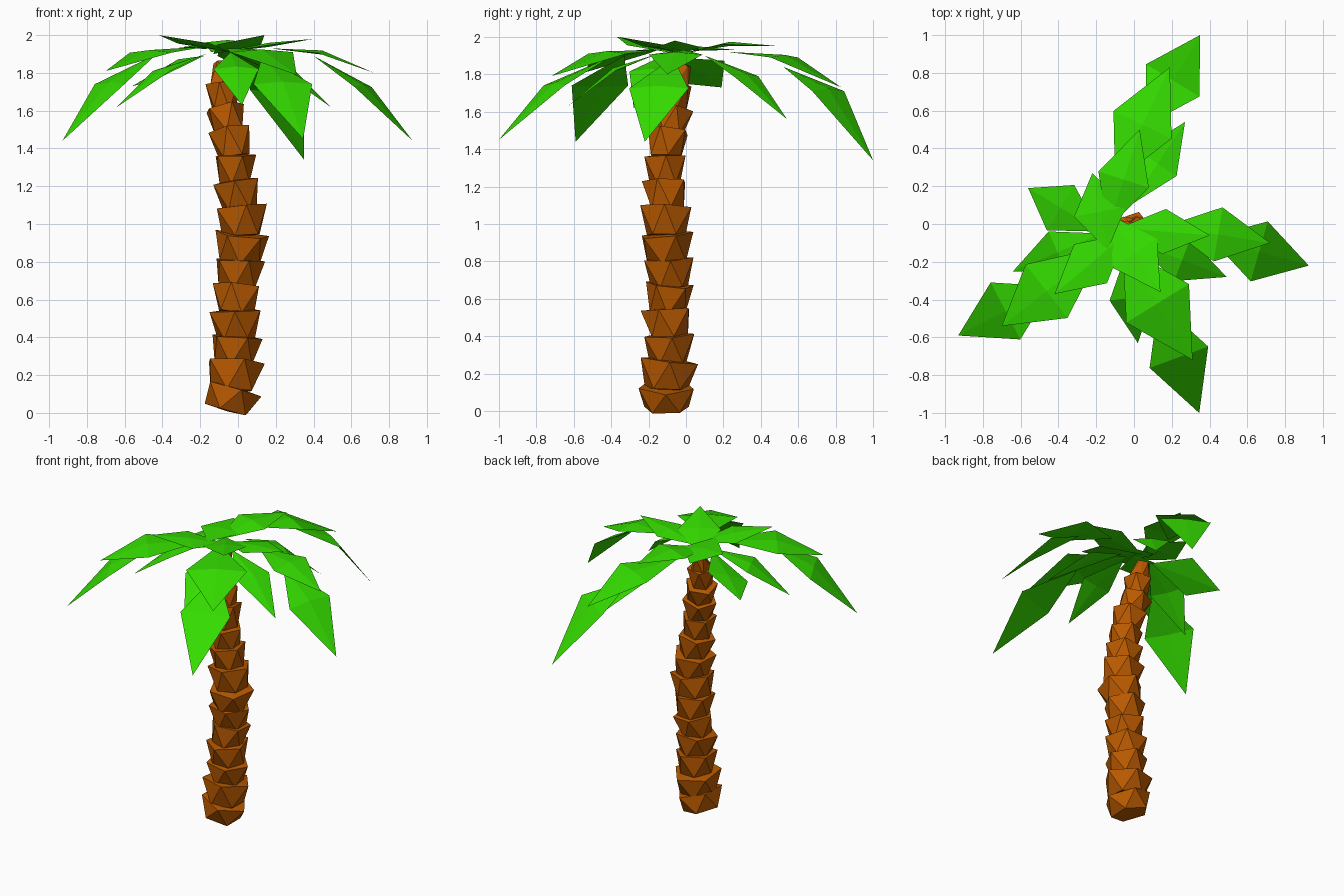
import bpy, bmesh, math, random
from mathutils import Vector

random.seed(4)


def material(name, rgb):
    m = bpy.data.materials.new(name)
    m.diffuse_color = (*rgb, 1)
    return m


BARK = material("bark", (0.48, 0.10, 0.0))
LEAF = material("leaf", (0.035, 0.72, 0.0))


def add_object(name, bm, mat):
    bmesh.ops.recalc_face_normals(bm, faces=bm.faces)
    mesh = bpy.data.meshes.new(name)
    bm.to_mesh(mesh)
    bm.free()
    mesh.materials.append(mat)
    obj = bpy.data.objects.new(name, mesh)
    bpy.context.collection.objects.link(obj)


# Trunk: flared five-sided antiprisms stacked along a bent path
def trunk_segment(bm, low, high, r_low, r_high, turn, sides=5):
    rot = (high - low).to_track_quat('Z', 'Y').to_matrix()
    rings = []
    for centre, r, shift in ((low, r_low, 0), (high, r_high, 0.5)):
        rings.append([bm.verts.new(centre + rot @ Vector((
            r * math.cos(turn + (i + shift) * math.tau / sides),
            r * math.sin(turn + (i + shift) * math.tau / sides),
            random.uniform(-0.006, 0.006)))) for i in range(sides)])
    a, b = rings
    for i in range(sides):
        j = (i + 1) % sides
        bm.faces.new((a[i], a[j], b[i]))
        bm.faces.new((b[i], a[j], b[j]))
    for ring, centre, dz in ((a, low, -0.01), (b, high, 0.01)):
        tip = bm.verts.new(centre + rot @ Vector((0, 0, dz)))
        for i in range(sides):
            bm.faces.new((ring[i], ring[(i + 1) % sides], tip))


# top height, centre x, centre y, top radius
TRUNK = [(0.13, -0.025, -0.105, 0.155), (0.27, -0.02, -0.09, 0.162),
         (0.405, -0.01, -0.095, 0.142), (0.54, -0.015, -0.10, 0.142),
         (0.675, 0.0, -0.085, 0.134), (0.81, 0.005, -0.095, 0.139),
         (0.945, 0.025, -0.11, 0.150), (1.09, 0.01, -0.105, 0.144),
         (1.23, -0.012, -0.11, 0.126), (1.365, -0.02, -0.115, 0.116),
         (1.50, -0.045, -0.09, 0.116), (1.62, -0.075, -0.065, 0.108),
         (1.74, -0.08, -0.055, 0.093)]
bm = bmesh.new()
low = Vector((-0.055, -0.105, 0.018))
for k, (z, x, y, r) in enumerate(TRUNK):
    high = Vector((x, y, z))
    trunk_segment(bm, low, high, 0.125 if k == 0 else r * 0.74, r,
                  random.uniform(0, 1.25))
    low = high - Vector((0, 0, 0.01))
trunk_segment(bm, low, Vector((-0.09, -0.01, 1.85)), 0.075, 0.04, 0.3)
add_object("trunk", bm, BARK)


# Leaf blade: thin folded kite, side corners lifted by an arch, optional roll
def blade(bm, base, tip, half_width, arch, along=0.5, roll=0.0):
    base, tip = Vector(base), Vector(tip)
    side = (tip - base).cross(Vector((0, 0, 1))).normalized() * half_width
    side.z = roll
    mid = base.lerp(tip, along) + Vector((0, 0, arch))
    rim = [bm.verts.new(p) for p in (base, mid + side, tip, mid - side)]
    for dz in (0.014, -0.008):
        c = bm.verts.new(mid + Vector((0, 0, dz)))
        for i in range(4):
            bm.faces.new((rim[i], rim[(i + 1) % 4], c))


# Each frond: crown blade, middle blade, drooping tip blade, small under blade
FRONDS = {
    "back": [((-0.14, -0.03, 1.91), (0.03, 0.50, 1.95), 0.14, 0.03),
             ((-0.10, 0.22, 1.92), (0.19, 0.83, 1.73), 0.17, 0.065),
             ((0.06, 0.52, 1.84), (0.35, 1.00, 1.34), 0.165, 0.12),
             ((-0.02, 0.10, 1.90), (0.27, 0.54, 1.56), 0.12, 0.06)],
    "right": [((-0.08, -0.02, 1.91), (0.40, -0.06, 1.98), 0.12, 0.0),
              ((0.17, -0.01, 1.93), (0.72, -0.10, 1.80), 0.145, 0.04),
              ((0.40, -0.07, 1.89), (0.925, -0.22, 1.44), 0.165, 0.06),
              ((0.02, -0.10, 1.91), (0.49, -0.28, 1.62), 0.12, 0.05)],
    "front": [((-0.13, 0.05, 1.90), (0.14, -0.36, 2.0), 0.14, 0.0),
              ((-0.06, -0.12, 1.93), (0.31, -0.72, 1.79), 0.195, 0.05),
              ((0.13, -0.41, 1.89), (0.345, -1.0, 1.45), 0.165, 0.07),
              ((-0.04, -0.15, 1.91), (0.02, -0.63, 1.63), 0.12, 0.05)],
    "left": [((-0.04, -0.05, 1.91), (-0.42, -0.37, 2.0), 0.135, 0.0),
             ((-0.16, -0.12, 1.94), (-0.70, -0.54, 1.81), 0.18, 0.04, 0.56),
             ((-0.43, -0.33, 1.90), (-0.93, -0.59, 1.44), 0.17, 0.07),
             ((-0.17, -0.05, 1.90), (-0.64, -0.25, 1.62), 0.12, 0.05)],
    "short": [((-0.14, -0.14, 1.94), (-0.22, 0.27, 1.93), 0.14, 0.0),
              ((-0.18, -0.04, 1.89), (-0.56, 0.19, 1.73), 0.14, 0.01,
               0.55, 0.06)],
}
for name, blades in FRONDS.items():
    bm = bmesh.new()
    for b in blades:
        blade(bm, *b)
    add_object(name + "_frond", bm, LEAF)
